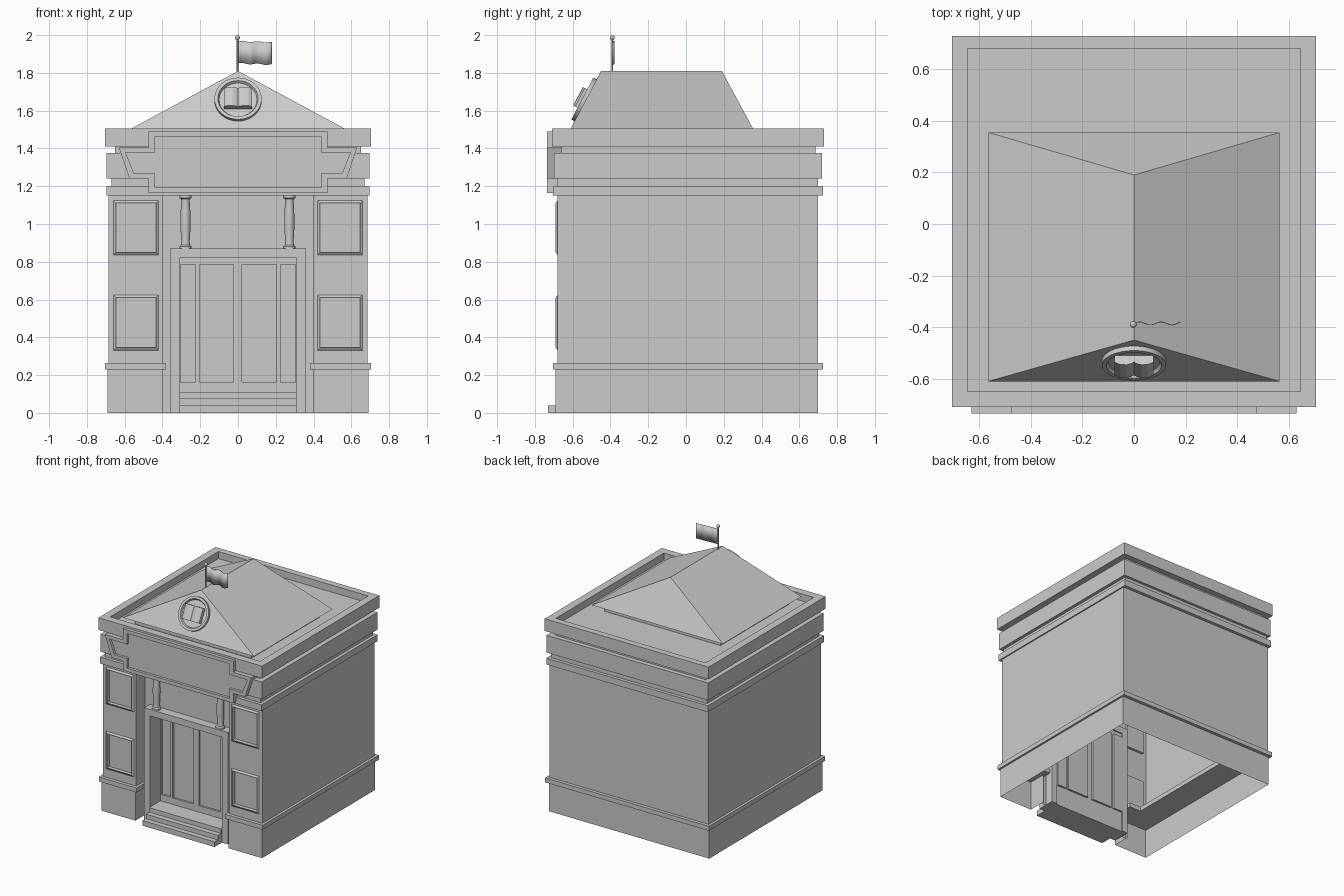
import bpy, bmesh, math
from mathutils import Matrix, Vector

if "Cube" in bpy.data.objects:
    bpy.data.objects.remove(bpy.data.objects["Cube"])


def make(name, verts, faces, smooth=False, recalc=True, matrix=None):
    me = bpy.data.meshes.new(name)
    me.from_pydata([tuple(v) for v in verts], [], faces)
    bm = bmesh.new()
    bm.from_mesh(me)
    bmesh.ops.remove_doubles(bm, verts=bm.verts, dist=1e-5)
    if recalc:
        bmesh.ops.recalc_face_normals(bm, faces=bm.faces)
    if matrix:
        bm.transform(matrix)
    bm.to_mesh(me)
    bm.free()
    ob = bpy.data.objects.new(name, me)
    bpy.context.collection.objects.link(ob)
    if smooth:
        bpy.ops.object.select_all(action='DESELECT')
        bpy.context.view_layer.objects.active = ob
        ob.select_set(True)
        bpy.ops.object.shade_smooth_by_angle(angle=math.radians(35))
    return ob


def prism(name, pts, place, d0, d1, matrix=None):
    """Extrude a closed outline; place(a, b, depth) gives the 3D point."""
    n = len(pts)
    v = [place(a, b, d) for d in (d0, d1) for a, b in pts]
    f = [tuple(range(n)), tuple(range(2 * n - 1, n - 1, -1))]
    f += [(i, n + i, n + (i + 1) % n, (i + 1) % n) for i in range(n)]
    return make(name, v, f, matrix=matrix)


def box(name, x0, x1, y0, y1, z0, z1):
    return prism(name, [(x0, y0), (x1, y0), (x1, y1), (x0, y1)],
                 lambda a, b, d: (a, b, d), z0, z1)


def wall(name, path, z0, z1):
    """Thin wall following an open plan path (outside on the left)."""
    n = len(path)
    v = [(x, y, z) for z in (z0, z1) for x, y in path]
    return make(name, v, [(i, n + i, n + i + 1, i + 1) for i in range(n - 1)],
                recalc=False)


def rect_loft(name, loops):
    """Join stacked rectangles (half width, y0, y1, z), capped at both ends."""
    v, f = [], []
    for x, y0, y1, z in loops:
        v += [(-x, y0, z), (x, y0, z), (x, y1, z), (-x, y1, z)]
    for k in range(0, 4 * len(loops) - 4, 4):
        f += [(k + i, k + (i + 1) % 4, k + 4 + (i + 1) % 4, k + 4 + i) for i in range(4)]
    m = len(v)
    f += [(3, 2, 1, 0), (m - 4, m - 3, m - 2, m - 1)]
    return make(name, v, f)


def panelled(name, x0, x1, z0, z1, y, holes, depth):
    """Front-facing sheet with sunken rectangular panels (x0, x1, z0, z1)."""
    xs = sorted({x0, x1, *[c for h in holes for c in h[:2]]})
    zs = sorted({z0, z1, *[c for h in holes for c in h[2:]]})
    v, f = [], []

    def quad(*p):
        f.append(tuple(range(len(v), len(v) + 4)))
        v.extend(p)
    for a, b in zip(xs, xs[1:]):
        for c, d in zip(zs, zs[1:]):
            if not any(h[0] <= a and b <= h[1] and h[2] <= c and d <= h[3] for h in holes):
                quad((a, y, c), (b, y, c), (b, y, d), (a, y, d))
    q = y + depth
    for a, b, c, d in holes:
        quad((a, q, c), (b, q, c), (b, q, d), (a, q, d))
        ring = [(a, c), (b, c), (b, d), (a, d)]
        for (px, pz), (rx, rz) in zip(ring, ring[1:] + ring[:1]):
            quad((px, y, pz), (rx, y, rz), (rx, q, rz), (px, q, pz))
    return make(name, v, f, recalc=False)


def lathe(name, prof, seg, matrix, smooth=True):
    v = [(r * math.cos(t), r * math.sin(t), h) for r, h in prof
         for t in [2 * math.pi * i / seg for i in range(seg)]]
    f = [(k * seg + i, k * seg + (i + 1) % seg, (k + 1) * seg + (i + 1) % seg, (k + 1) * seg + i)
         for k in range(len(prof) - 1) for i in range(seg)]
    f += [tuple(range(seg - 1, -1, -1)), tuple(range(len(v) - seg, len(v)))]
    return make(name, v, f, smooth, matrix=matrix)


# plinth and upper walls, open underneath
base = [(-.40, -.55), (-.40, -.69), (-.69, -.69), (-.69, .70),
        (.69, .70), (.69, -.69), (.40, -.69), (.40, -.55)]
wall("plinth_wall", base, 0, .23)
wall("side_and_back_walls", [(-.685, -.68), (-.685, .70), (.685, .70), (.685, -.68)], .265, 1.15)

# moulding on top of the plinth
half = [(.38, -.50), (.38, -.705), (.705, -.705), (.705, .725)]
inner = [(.48, .50), (.48, -.50)]
outline = half + [(-x, y) for x, y in half[::-1]] + [(-x, y) for x, y in inner[::-1]] + inner
prism("plinth_moulding", outline, lambda a, b, d: (a, b, d), .23, .265)

# front piers with sunken panels and thin raised frames
for s, side in ((-1, "left"), (1, "right")):
    x0, x1 = sorted((s * .40, s * .685))
    h0, h1 = sorted((s * .435, s * .645))
    rows = ((.345, .61), (.85, 1.11))
    panelled(side + "_pier_front", x0, x1, .265, 1.15, -.68, [(h0, h1, a, b) for a, b in rows], .02)
    ret = [(s * .40, -.55), (s * .40, -.68)]
    wall(side + "_pier_return", ret if s < 0 else ret[::-1], .265, 1.15)
    for k, (a, b) in enumerate(rows):
        o = [(h0 - .014, a - .014), (h1 + .014, a - .014), (h1 + .014, b + .014), (h0 - .014, b + .014)]
        i = [(h0, a), (h1, a), (h1, b), (h0, b)]
        v = [(x, -.68, z) for x, z in o] + [(x, -.69, z) for x, z in i] + [(x, -.68, z) for x, z in i]
        f = [(r + j, r + (j + 1) % 4, r + 4 + (j + 1) % 4, r + 4 + j) for r in (0, 4) for j in range(4)]
        make(f"{side}_pier_panel_frame_{k}", v, f)
    # recess wall beside the doorway
    e0, e1 = sorted((s * .355, s * .40))
    panelled(side + "_recess_wall", e0, e1, 0, .87, -.57, [], 0)

# doorway: wall above, surround, door leaves, steps
panelled("wall_above_door", -.40, .40, .87, 1.15, -.57, [], 0)
prism("door_surround", [(-.36, 0), (-.36, .87), (.36, .87), (.36, 0),
                        (.31, 0), (.31, .82), (-.31, .82), (-.31, 0)],
      lambda a, b, d: (a, d, b), -.64, -.50)
panelled("doors", -.31, .31, 0, .82, -.51,
         [(-.305, -.225, .16, .785), (-.205, -.025, .16, .785),
          (.02, .205, .16, .785), (.225, .305, .16, .785)], .015)
for k, (y, z) in enumerate(((-.73, .04), (-.69, .075), (-.65, .11))):
    box(f"step_{k}", -.31, .31, y, -.51, z - .037, z) if k else box("step_0", -.31, .31, y, -.51, 0, z)

# small columns over the door
prof = [(.033, 0), (.033, .012), (.024, .02), (.022, .035), (.026, .10), (.027, .15),
        (.025, .21), (.022, .25), (.024, .262), (.033, .268), (.033, .28)]
for s, side in ((-1, "left"), (1, "right")):
    lathe(side + "_column", prof, 20, Matrix.Translation((s * .275 - .003, -.605, .87)))

# stacked cornice, parapet and flat roof
bands = [(.695, -.705, .725, 1.15, 1.20), (.67, -.68, .70, 1.20, 1.24),
         (.695, -.70, .72, 1.24, 1.375), (.65, -.66, .685, 1.375, 1.41),
         (.705, -.71, .73, 1.41, 1.505)]
loops = [(x, y0, y1, z) for x, y0, y1, a, b in bands for z in (a, b)]
rect_loft("cornice", loops + [(.645, -.65, .68, 1.505), (.645, -.65, .68, 1.45)])

# sign board with raised border
def sign_outline(w, x_top, x_low, zt, zu, zl, zb):
    r = [(w, zt), (w, zu), (x_top, zu), (x_low, zl), (w, zl), (w, zb)]
    return r + [(-x, z) for x, z in r[::-1]]
so = sign_outline(.475, .63, .575, 1.49, 1.405, 1.24, 1.165)
si = sign_outline(.44, .595, .55, 1.462, 1.378, 1.268, 1.193)
n = len(so)
v = [(x, y, z) for pts, y in ((so, -.66), (so, -.735), (si, -.735), (si, -.715)) for x, z in pts]
f = [(r + i, r + (i + 1) % n, r + n + (i + 1) % n, r + n + i)
     for r in (0, n, 2 * n) for i in range(n)]
f += [tuple(range(n)), tuple(range(3 * n, 4 * n))]
make("sign_board", v, f)

# hipped roof on a low kerb
box("roof_kerb", -.50, .50, -.55, .29, 1.45, 1.507)
make("hipped_roof",
     [(-.565, -.61, 1.505), (.565, -.61, 1.505), (.565, .355, 1.505), (-.565, .355, 1.505),
      (0, -.45, 1.81), (0, .19, 1.81)],
     [(0, 1, 4), (1, 2, 5, 4), (2, 3, 5), (3, 0, 4, 5), (3, 2, 1, 0)])

# round plaque with an open book, lying on the front slope
up = Vector((0, .16, .305)).normalized()
right = Vector((1, 0, 0))
slope = Matrix((right, up, right.cross(up))).transposed().to_4x4()
slope = Matrix.Translation((0, -.531, 1.655)) @ slope
lathe("round_plaque", [(.125, -.01), (.125, .02), (.107, .02), (.10, .006), (.001, .006)], 32, slope)
book = [(.075, 0), (.075, .034), (.055, .044), (.03, .046), (.01, .04)]
prism("book_emblem", book + [(0, .034)] + [(-x, h) for x, h in book[::-1]],
      lambda a, b, d: (a, d, b), -.055, .055, matrix=slope)

# flag pole, finial and waving flag
lathe("flag_pole", [(.005, 1.70), (.005, 1.985)], 10, Matrix.Translation((-.003, -.39, 0)))
ball = [(max(.0005, .013 * math.sin(math.pi * k / 8)), -.013 * math.cos(math.pi * k / 8)) for k in range(9)]
lathe("pole_finial", ball, 14, Matrix.Translation((-.003, -.39, 1.987)))
v = []
for i in range(17):
    x = .18 * i / 16
    for z in (1.85, 1.968):
        v.append((x, -.387 + .006 * math.sin(x * 75), z - .006 * i / 16 + .003 * math.sin(x * 75)))
flag = make("flag", v, [(2 * i, 2 * i + 2, 2 * i + 3, 2 * i + 1) for i in range(16)], smooth=True)
solid = flag.modifiers.new("thickness", 'SOLIDIFY')
solid.thickness = .003
